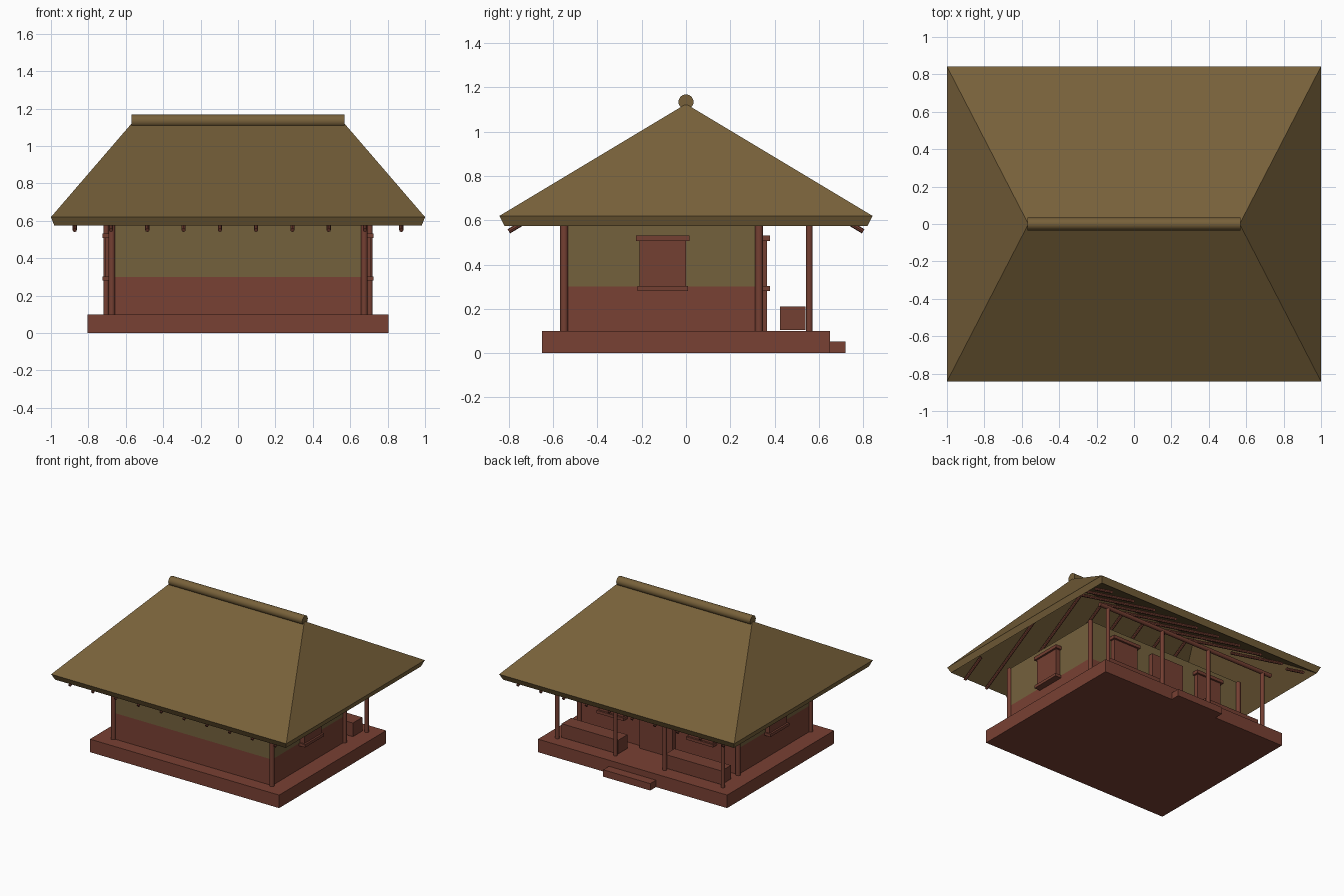
import bpy, bmesh, math
from mathutils import Vector

cube = bpy.data.objects.get("Cube")
if cube:
    bpy.data.objects.remove(cube)


def make_material(name, rgb):
    m = bpy.data.materials.new(name)
    m.use_nodes = True
    m.diffuse_color = (*rgb, 1)
    m.node_tree.nodes["Principled BSDF"].inputs["Base Color"].default_value = (*rgb, 1)
    return m


THATCH = make_material("thatch_brown", (0.185, 0.118, 0.042))
PLASTER = make_material("wall_brown", (0.175, 0.12, 0.046))
RED = make_material("red_clay", (0.19, 0.052, 0.033))
WOOD = make_material("red_wood", (0.175, 0.05, 0.032))


def finish(name, bm, mat):
    bmesh.ops.recalc_face_normals(bm, faces=bm.faces)
    me = bpy.data.meshes.new(name)
    bm.to_mesh(me)
    bm.free()
    me.materials.append(mat)
    ob = bpy.data.objects.new(name, me)
    bpy.context.collection.objects.link(ob)
    return ob


def box(name, xs, ys, zs, mat):
    bm = bmesh.new()
    bmesh.ops.create_cube(bm, size=1)
    for v in bm.verts:
        v.co = [r[0] if c < 0 else r[1] for c, r in zip(v.co, (xs, ys, zs))]
    return finish(name, bm, mat)


def rod(name, start, end, radius, mat, sides=16):
    """Cylinder between two points; four sides gives a square bar."""
    a, b = Vector(start), Vector(end)
    bm = bmesh.new()
    bmesh.ops.create_cone(bm, segments=sides, radius1=radius, radius2=radius,
                          depth=(b - a).length, cap_ends=True)
    rot = (b - a).to_track_quat('Z', 'Y')
    for v in bm.verts:
        v.co = rot @ v.co + (a + b) / 2
    ob = finish(name, bm, mat)
    if sides > 8:
        bpy.ops.object.select_all(action='DESELECT')
        ob.select_set(True)
        bpy.context.view_layer.objects.active = ob
        bpy.ops.object.shade_smooth_by_angle(angle=math.radians(40))
    return ob


def opening(name, centre, half, zs, wall, axis, side=1, trim=True):
    """Shutter or door panel on a wall, with optional lintel and sill."""
    def slab(part, h, depth, z):
        along = (centre - h, centre + h)
        out = sorted((side * (wall - 0.02), side * (wall + depth)))
        xs, ys = (along, out) if axis == 'y' else (out, along)
        box(name + part, xs, ys, z, WOOD)
    slab("_panel", half, 0.036, zs)
    if trim:
        slab("_lintel", half + 0.015, 0.05, (zs[1] - 0.003, zs[1] + 0.022))
        slab("_sill", half + 0.01, 0.05, (zs[0] - 0.02, zs[0] + 0.002))


# Platform and step
box("platform", (-0.805, 0.805), (-0.65, 0.65), (0, 0.1), RED)
box("step", (-0.2, 0.2), (0.64, 0.72), (0, 0.053), RED)

# Walls: red lower band, plaster above
WX, WF, WB = 0.675, -0.55, 0.33
box("lower_wall", (-WX, WX), (WF, WB), (0.1, 0.3), RED)
box("upper_wall", (-WX, WX), (WF, WB), (0.3, 0.6), PLASTER)

# Door and shuttered windows
opening("door", 0, 0.14, (0.1, 0.52), WB, 'y', trim=False)
for s, label in ((1, "left"), (-1, "right")):
    opening(label + "_back_window", s * 0.38, 0.105, (0.3, 0.51), WB, 'y')
    opening(label + "_side_window", -0.105, 0.105, (0.3, 0.51), WX, 'x', s)
    # Posts
    for y, where in ((WF, "front"), (WB, "back")):
        rod(f"{label}_{where}_wall_post", (s * WX, y, 0.1), (s * WX, y, 0.6), 0.018, WOOD)
    for x, where in ((0.705, "outer"), (0.21, "inner")):
        rod(f"{label}_{where}_porch_post", (s * x, 0.557, 0.1), (s * x, 0.557, 0.6), 0.015, WOOD)
    # Porch bench
    box(label + "_bench", sorted((s * 0.2, s * 0.68)), (0.425, 0.54), (0.105, 0.21), WOOD)

rod("porch_beam", (-0.78, 0.557, 0.595), (0.78, 0.557, 0.595), 0.016, WOOD)

# Hipped thatch roof: outer and inner shells joined by the eave rim
bm = bmesh.new()


def shell(ex, ey, ez, rx, rz):
    c = [bm.verts.new((sx * ex, sy * ey, ez)) for sx, sy in ((-1, -1), (1, -1), (1, 1), (-1, 1))]
    r = [bm.verts.new((sx * rx, 0, rz)) for sx in (-1, 1)]
    for f in ((c[0], c[1], r[1], r[0]), (c[1], c[2], r[1]),
              (c[2], c[3], r[0], r[1]), (c[3], c[0], r[0])):
        bm.faces.new(f)
    return c


outer = shell(1.0, 0.842, 0.62, 0.565, 1.125)
inner = shell(0.982, 0.82, 0.575, 0.55, 1.07)
for i in range(4):
    j = (i + 1) % 4
    bm.faces.new((outer[i], outer[j], inner[j], inner[i]))
finish("thatch_roof", bm, THATCH)
rod("ridge_roll", (-0.57, 0, 1.134), (0.57, 0, 1.134), 0.034, THATCH, 24)

# Rafters under both long slopes, stopping short of the hips
SLOPE = 0.595
for i in range(10):
    x = -0.873 + i * 0.194
    top = min(1.02, 0.53 + (0.982 - abs(x)) * 1.14)
    for s, label in ((-1, "front"), (1, "back")):
        run = (top - 0.55) / SLOPE
        rod(f"{label}_rafter_{i + 1}", (x, s * 0.8, 0.55), (x, s * (0.8 - run), top),
            0.011, WOOD, 8)
